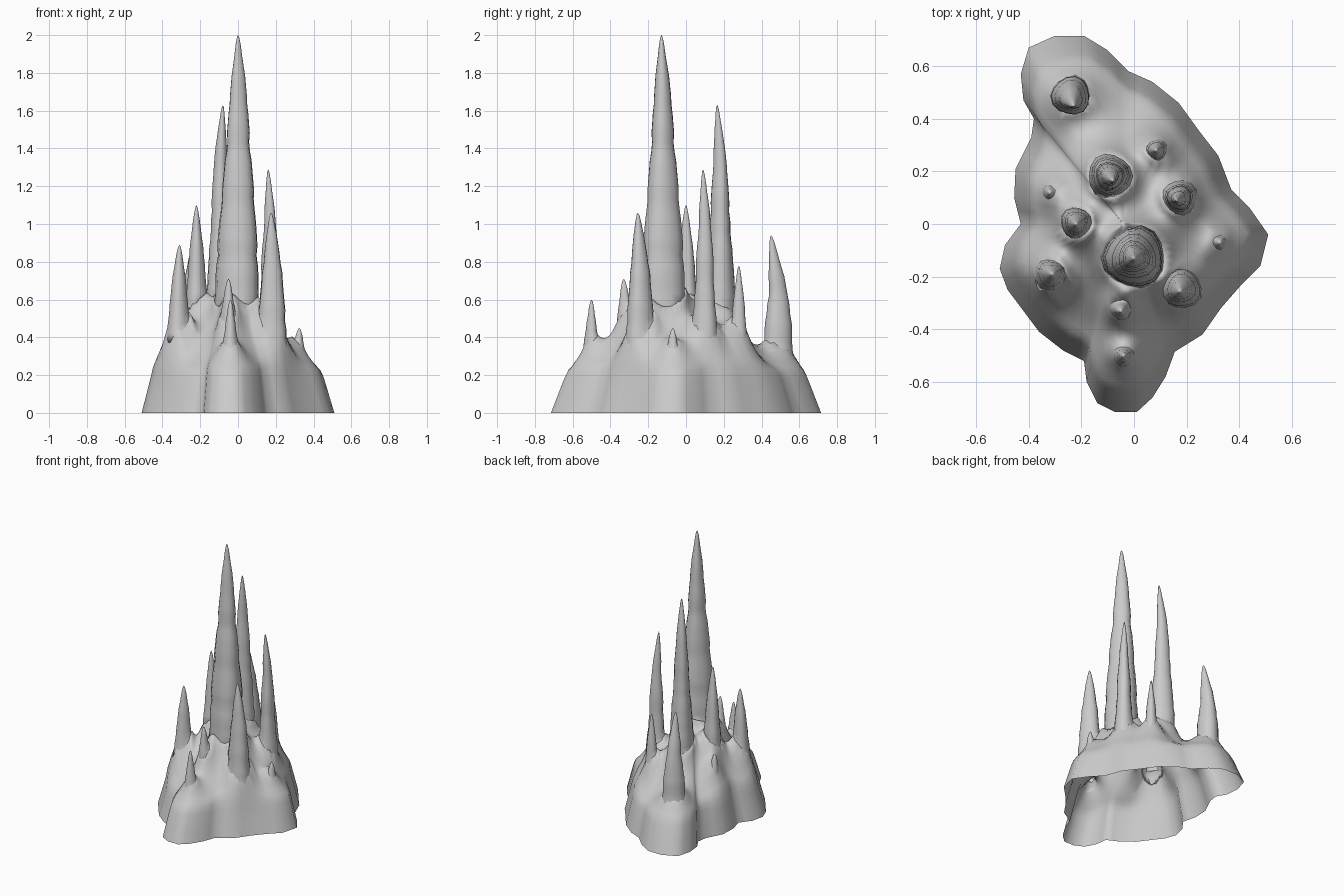
import bpy
import bmesh
import math
import random
from mathutils import Vector
from mathutils.bvhtree import BVHTree

random.seed(4)

default_cube = bpy.data.objects.get("Cube")
if default_cube:
    bpy.data.objects.remove(default_cube, do_unlink=True)

# One grey stone colour for everything
stone = bpy.data.materials.new("grey_stone")
stone.use_nodes = True
stone.diffuse_color = (0.6, 0.6, 0.6, 1)
stone.node_tree.nodes["Principled BSDF"].inputs["Base Color"].default_value = (0.6, 0.6, 0.6, 1)

# Footprint of the rock, counter-clockwise
FOOTPRINT = [
    (.51, -.04), (.44, .06), (.37, .13), (.32, .26), (.25, .35), (.17, .46),
    (.07, .54), (-.02, .58), (-.1, .66), (-.19, .715), (-.3, .715), (-.4, .67),
    (-.43, .57), (-.42, .47), (-.38, .4), (-.39, .33), (-.45, .21), (-.455, .1),
    (-.43, 0), (-.49, -.08), (-.51, -.17), (-.48, -.25), (-.36, -.41), (-.27, -.48),
    (-.19, -.52), (-.18, -.6), (-.14, -.68), (-.07, -.715), (.01, -.715), (.07, -.66),
    (.12, -.58), (.155, -.485), (.26, -.42), (.33, -.32), (.4, -.24), (.48, -.16)]
CENTRE = Vector((-.04, 0))
SHOULDER = .87

# name: tip position, girth, height of the flared foot, offset of the column from the tip
SPIRES = {
    "main_spire": ((0, -.13, 2), .97, .16, (0, .005)),
    "tall_rear_spire": ((-.08, .165, 1.63), .8, .16, (-.012, .017)),
    "left_rear_spire": ((.16, .09, 1.29), .75, .15, (.012, .01)),
    "right_spire": ((-.22, 0, 1.1), .95, .18, (0, .005)),
    "left_front_spire": ((.175, -.255, 1.06), 1.15, .16, (.005, .01)),
    "right_front_spire": ((-.31, -.19, .89), 1.1, .2, (-.005, 0)),
    "back_spire": ((-.23, .45, .94), 1.15, .1, (-.01, .037)),
    "rear_small_spire": ((.085, .28, .78), .85, .16, (0, 0)),
    "front_ridge_spire": ((-.05, -.33, .71), 1.2, .14, (0, .015)),
    "front_spire": ((-.04, -.5, .6), 1.05, .13, (0, 0)),
    "right_stub": ((-.32, .12, .53), 1.3, .14, (.01, 0)),
    "left_stub": ((.325, -.07, .45), 1.4, .09, (-.01, 0)),
}

# Spire radius against distance below the tip, with a small ledge
TAPER = [(0, .004), (.05, .014), (.2, .034), (.4, .052), (.52, .064), (.56, .06),
         (.8, .083), (1.02, .1), (1.4, .122), (2, .16)]


def taper_radius(drop):
    for (d0, r0), (d1, r1) in zip(TAPER, TAPER[1:]):
        if drop <= d1:
            return r0 + (r1 - r0) * (drop - d0) / (d1 - d0)
    return TAPER[-1][1]


def column_distance(x, y, tip, offset):
    return math.hypot(x - tip[0] - offset[0], y - tip[1] - offset[1])


def ground_height(x, y, scale):
    """Sloping mound with a flared foot rising to every column."""
    fade = min(1, max(0, (.95 - scale) / .12))
    feet = 0
    for tip, girth, foot, offset in SPIRES.values():
        column = girth * taper_radius(max(.1, tip[2] - .45))
        gap = max(0, column_distance(x, y, tip, offset) - column)
        feet += foot * math.exp(-gap / .055)
    return .21 + .24 * (1 - scale / SHOULDER) + fade * feet


def finish(bm, name):
    bmesh.ops.recalc_face_normals(bm, faces=bm.faces)
    mesh = bpy.data.meshes.new(name)
    bm.to_mesh(mesh)
    bm.free()
    mesh.materials.append(stone)
    mesh.polygons.foreach_set("use_smooth", [True] * len(mesh.polygons))
    obj = bpy.data.objects.new(name, mesh)
    bpy.context.collection.objects.link(obj)


def bridge(bm, upper, lower):
    count = len(upper)
    for i in range(count):
        j = (i + 1) % count
        bm.faces.new((upper[i], lower[i], lower[j], upper[j]))


def cap(bm, ring, point):
    tip = bm.verts.new(point)
    for i, vert in enumerate(ring):
        bm.faces.new((vert, ring[(i + 1) % len(ring)], tip))


# Mound: open-bottomed skirt with a shoulder, rising into the flared ground
def build_mound():
    bm = bmesh.new()
    outline = []
    for i, corner in enumerate(FOOTPRINT):
        a, b = Vector(corner), Vector(FOOTPRINT[(i + 1) % len(FOOTPRINT)])
        outline += [a, a.lerp(b, .5)]
    steps = 40
    scales = [1, .95, .9] + [SHOULDER * (1 - k / steps) for k in range(steps)]
    previous = None
    for scale in scales:
        ring = []
        for point in outline:
            p = CENTRE + (point - CENTRE) * scale
            z = 1.85 * (1 - scale) if scale >= .9 else ground_height(p.x, p.y, scale)
            ring.append(bm.verts.new((p.x, p.y, z)))
        if previous:
            bridge(bm, ring, previous)
        previous = ring
    cap(bm, previous, (CENTRE.x, CENTRE.y, ground_height(*CENTRE, 0)))
    return bm


# Openings in the mound, so that each hollow column joins the hollow rock
def open_under_spires(bm):
    def covered(vert):
        x, y, z = vert.co
        return any(
            column_distance(x, y, tip, offset) < .93 * girth * taper_radius(max(0, tip[2] - z))
            for tip, girth, foot, offset in SPIRES.values())

    hidden = [f for f in bm.faces if all(covered(v) for v in f.verts)]
    bmesh.ops.delete(bm, geom=hidden, context="FACES")


# Spire: tapering, slightly uneven column whose foot follows the mound
def build_spire(name, tip, girth, offset, ground):
    bm = bmesh.new()
    sides = 14
    x, y, top = tip
    phase = random.uniform(0, math.tau)
    previous = None
    drop = .012
    while drop < top:
        radius = girth * taper_radius(drop) * random.uniform(.96, 1.05)
        shift = min(1, drop / .3)
        cx, cy = x + offset[0] * shift, y + offset[1] * shift
        ring = []
        buried = True
        for i in range(sides):
            angle = math.tau * i / sides
            lobe = 1 + .06 * math.sin(3 * angle + phase + 2 * drop)
            px = cx + radius * lobe * math.cos(angle)
            py = cy + radius * lobe * math.sin(angle)
            hit = ground.ray_cast(Vector((px, py, 3)), Vector((0, 0, -1)))[0]
            floor = hit.z - .012 if hit else 0
            buried = buried and top - drop < floor
            ring.append(bm.verts.new((px, py, max(top - drop, floor))))
        if previous:
            bridge(bm, previous, ring)
        else:
            cap(bm, ring, tip)
        if buried:
            break
        previous = ring
        drop += .035 if drop < .1 else .05
    finish(bm, name)


mound = build_mound()
ground = BVHTree.FromBMesh(mound)
for spire_name, (tip, girth, foot, offset) in SPIRES.items():
    build_spire(spire_name, tip, girth, offset, ground)
open_under_spires(mound)
finish(mound, "rock_mound")
